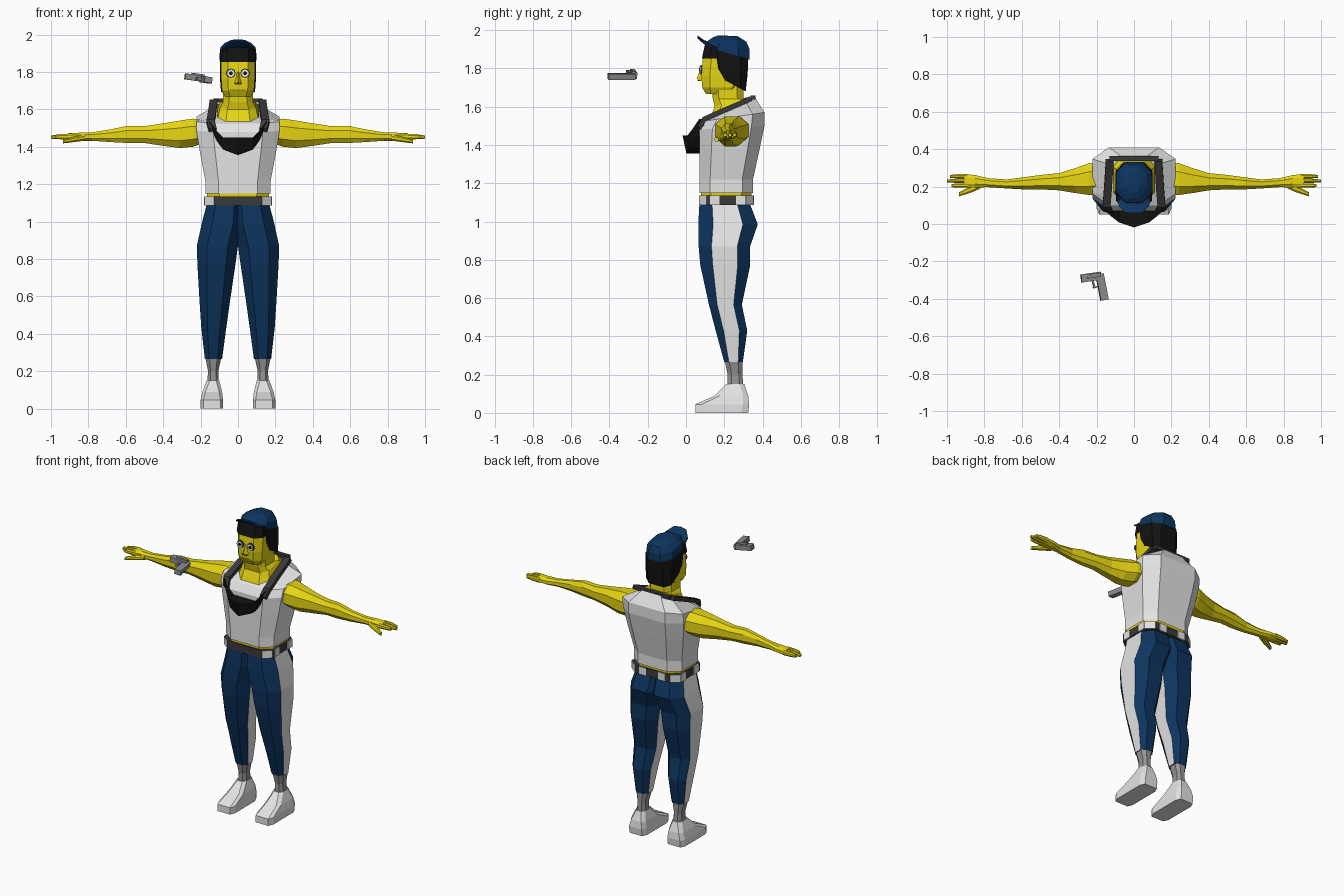
import bpy, bmesh, math
from mathutils import Vector, Euler


def material(name, r, g, b):
    m = bpy.data.materials.new(name)
    m.diffuse_color = (r, g, b, 1)
    return m


YELLOW = material("yellow_skin", 0.80, 0.67, 0.006)
BLUE = material("navy_cloth", 0.004, 0.035, 0.115)
WHITE = material("white_cloth", 0.78, 0.78, 0.78)
GREY = material("sock_grey", 0.30, 0.30, 0.30)
DARK = material("strap_grey", 0.042, 0.042, 0.042)
BLACK = material("black", 0.006, 0.006, 0.006)
METAL = material("metal_grey", 0.26, 0.26, 0.26)
SHADE = material("face_line", 0.28, 0.22, 0.004)


def finish(bm, name, mats, mirror=False):
    bmesh.ops.recalc_face_normals(bm, faces=bm.faces)
    me = bpy.data.meshes.new(name)
    bm.to_mesh(me)
    bm.free()
    for m in mats:
        me.materials.append(m)
    ob = bpy.data.objects.new(name, me)
    bpy.context.collection.objects.link(ob)
    if mirror:
        ob.modifiers.new("mirror", 'MIRROR')
    return ob


def loft(name, rings, mats, mirror=False, paint=None, caps=True):
    """Skin a list of equal rings; paint gives a material index per ring side."""
    bm = bmesh.new()
    vs = [[bm.verts.new(p) for p in r] for r in rings]
    n = len(rings[0])
    for a, b in zip(vs, vs[1:]):
        for i in range(n):
            j = (i + 1) % n
            f = bm.faces.new((a[i], a[j], b[j], b[i]))
            if paint:
                f.material_index = paint(i)
    if caps:
        bm.faces.new(vs[0][::-1])
        bm.faces.new(vs[-1])
    return finish(bm, name, mats, mirror)


def octagon(u0, u1, v0, v1, c=0.25):
    """Rectangle with cut corners; side 0 faces +u, side 4 faces -u."""
    a, b = (u1 - u0) * c, (v1 - v0) * c
    return [(u1, v0 + b), (u1, v1 - b), (u1 - a, v1), (u0 + a, v1),
            (u0, v1 - b), (u0, v0 + b), (u0 + a, v0), (u1 - a, v0)]


def level(z, x0, x1, y0, y1, c=0.25, zb=None):
    """Horizontal ring, tilted from z at the front to zb at the back."""
    zb = z if zb is None else zb
    return [(x, y, z + (zb - z) * (y - y0) / (y1 - y0))
            for x, y in octagon(x0, x1, y0, y1, c)]


def sym(z, hw, y0, y1, c=0.2, zb=None):
    return level(z, -hw, hw, y0, y1, c, zb)


def across(x, y0, y1, z0, z1, c=0.27):
    return [(x, y, z) for y, z in octagon(y0, y1, z0, z1, c)]


def box(name, loc, size, mat, rot=(0, 0, 0), mirror=False):
    bm = bmesh.new()
    bmesh.ops.create_cube(bm, size=1)
    e = Euler([math.radians(a) for a in rot]).to_matrix()
    for v in bm.verts:
        v.co = e @ Vector([a * b for a, b in zip(v.co, size)]) + Vector(loc)
    return finish(bm, name, [mat], mirror)


def disc(name, x, y, z, r, mat, depth=0.008):
    ring = [(math.cos(k * math.pi / 6) * r, math.sin(k * math.pi / 6) * r) for k in range(12)]
    loft(name, [[(x + a, yy, z + b) for a, b in ring] for yy in (y, y + depth)], [mat], True)


# Vest with a sloping neck opening
loft("vest", [sym(1.15, .175, .07, .35), sym(1.22, .175, .07, .35),
              sym(1.38, .205, .07, .385), sym(1.48, .222, .07, .41, .2, 1.5),
              sym(1.525, .222, .10, .41, .2, 1.57),
              sym(1.535, .11, .12, .36, .2, 1.65)], [WHITE], caps=False)

# Waist, neck and upper chest
loft("waist", [sym(1.12, .166, .078, .342), sym(1.17, .168, .078, .342)], [YELLOW])
loft("neck", [sym(1.515, .112, .115, .355, .2, 1.62), sym(1.60, .095, .15, .33, .2, 1.65),
              sym(1.64, .08, .14, .30), sym(1.74, .08, .13, .30)], [YELLOW])

# Belt with pale corners and loops
loft("belt", [sym(z, .178, .068, .352, .14) for z in (1.085, 1.135)], [DARK, WHITE],
     paint=lambda i: 1 if i % 2 else 0)
for y in (.15, .285):
    box("side_belt_loop", (.178, y, 1.11), (.008, .05, .05), WHITE, mirror=True)
box("back_belt_loop", (.07, .352, 1.11), (.05, .008, .05), WHITE, mirror=True)

# Trouser legs, pale panels on the outer and inner sides
legs = [(1.09, -.03, .168, .07, .335), (.985, -.03, .195, .064, .375),
        (.87, 0, .22, .066, .335), (.77, .014, .217, .075, .335),
        (.565, .044, .205, .12, .292), (.43, .063, .196, .155, .32),
        (.265, .085, .177, .2, .297)]
loft("trouser_leg", [level(*r) for r in legs], [BLUE, WHITE], True,
     paint=lambda i: 1 if i in (0, 4) else 0)

# Ankles and shoes
loft("sock", [level(.27, .09, .174, .203, .295), level(.2, .105, .16, .218, .295),
              level(.13, .102, .165, .215, .3)], [GREY], True)
loft("shoe", [level(0, .08, .2, .05, .325, .12), level(.045, .08, .2, .05, .33, .12),
              level(.09, .085, .19, .15, .325, .15), level(.15, .1, .168, .21, .305)],
     [WHITE], True)

# Arm: shoulder to palm
arm = [(.18, .16, .33, 1.42, 1.54), (.24, .155, .325, 1.40, 1.55), (.31, .165, .30, 1.393, 1.54),
       (.40, .18, .272, 1.405, 1.525), (.50, .185, .262, 1.42, 1.51),
       (.59, .185, .25, 1.42, 1.512), (.68, .19, .238, 1.425, 1.493),
       (.78, .197, .245, 1.432, 1.477), (.85, .195, .262, 1.432, 1.475),
       (.91, .195, .266, 1.436, 1.472)]
loft("arm", [across(*r) for r in arm], [YELLOW], True)

# Fingers and thumb
for y, tip in ((.195, .975), (.22, 1.0), (.244, .985)):
    loft("finger", [across(.89, y, y + .023, 1.438, 1.47),
                    across(.95, y, y + .022, 1.44, 1.468),
                    across(tip, y + .002, y + .018, 1.443, 1.46)], [YELLOW], True)
loft("thumb", [across(.82, .19, .225, 1.432, 1.465), across(.87, .168, .205, 1.426, 1.455),
               across(.935, .148, .17, 1.418, 1.438)], [YELLOW], True)

# Head
loft("head", [sym(1.665, .068, .105, .23), sym(1.70, .086, .085, .285),
              sym(1.76, .09, .08, .30), sym(1.85, .09, .088, .31),
              sym(1.91, .088, .1, .31)], [YELLOW])
loft("nose", [[(-.022, .085, 1.735), (0, .055, 1.745), (.022, .085, 1.735)],
              [(-.008, .087, 1.80), (0, .078, 1.80), (.008, .087, 1.80)]], [YELLOW])
box("nostril_line", (.01, .068, 1.737), (.014, .016, .006), SHADE, mirror=True)
box("mouth", (0, .086, 1.703), (.085, .006, .006), SHADE)

# Eyes
disc("eye_rim", .038, .075, 1.793, .025, DARK)
disc("eye_white", .038, .071, 1.793, .020, WHITE)
disc("pupil", .038, .068, 1.793, .010, BLACK)

# Hair: back and sides, then the fringe
loft("hair_back", [sym(1.75, .091, .18, .312, .2, 1.68), sym(1.80, .097, .14, .322, .2, 1.77),
                   sym(1.91, .097, .12, .325, .2, 1.85)], [BLACK])
loft("hair_fringe", [sym(1.852, .095, .083, .28), sym(1.93, .092, .1, .28, .2, 1.88)], [BLACK])

# Cap with an upturned peak
loft("cap", [sym(1.915, .098, .105, .332, .25, 1.845), sym(1.945, .094, .115, .332, .28, 1.90),
             sym(1.962, .07, .14, .315, .3, 1.94), sym(1.973, .035, .17, .27, .3, 1.968)], [BLUE])


def peak_ring(y, z, w, drop):
    return [(-w, y, z - drop), (0, y, z), (w, y, z - drop),
            (w, y, z - drop - .008), (0, y, z - .008), (-w, y, z - drop - .008)]


loft("cap_peak", [peak_ring(.15, 1.93, .092, .02), peak_ring(.095, 1.948, .08, .014),
                  peak_ring(.06, 1.972, .045, .008)], [BLUE])

# Hanging chest pouch
pouch = [(0, -.018, 1.45, 1.355), (.08, .008, 1.45, 1.385),
         (.115, .035, 1.485, 1.435), (.152, .068, 1.535, 1.515)]
loft("chest_pouch", [[(x, .095, t), (x, f, t), (x, f + .02, b), (x, .095, b)]
                     for x, f, t, b in pouch], [BLACK], True)

# Shoulder straps and the band behind the neck
path = [(.135, .07, 1.49), (.147, .095, 1.535), (.14, .18, 1.573), (.13, .34, 1.642)]
loft("shoulder_strap", [[(x + a * .021, y - b * .007, z + b * .011)
                         for a, b in ((-1, -1), (1, -1), (1, 1), (-1, 1))]
                        for x, y, z in path], [DARK], True)
box("neck_band", (0, .35, 1.648), (.26, .025, .022), DARK)

# Floating pistol
box("pistol_barrel", (-.23, -.284, 1.769), (.108, .044, .032), METAL, (0, 8, 8))
box("pistol_slide", (-.215, -.276, 1.778), (.07, .022, .026), METAL, (0, 8, 8))
box("pistol_grip", (-.171, -.337, 1.758), (.042, .142, .032), METAL, (0, 8, 11))
box("trigger_guard", (-.217, -.318, 1.764), (.01, .045, .014), METAL, (0, 8, 15))
box("trigger_guard_bar", (-.203, -.337, 1.762), (.035, .008, .014), METAL, (0, 8, 15))
